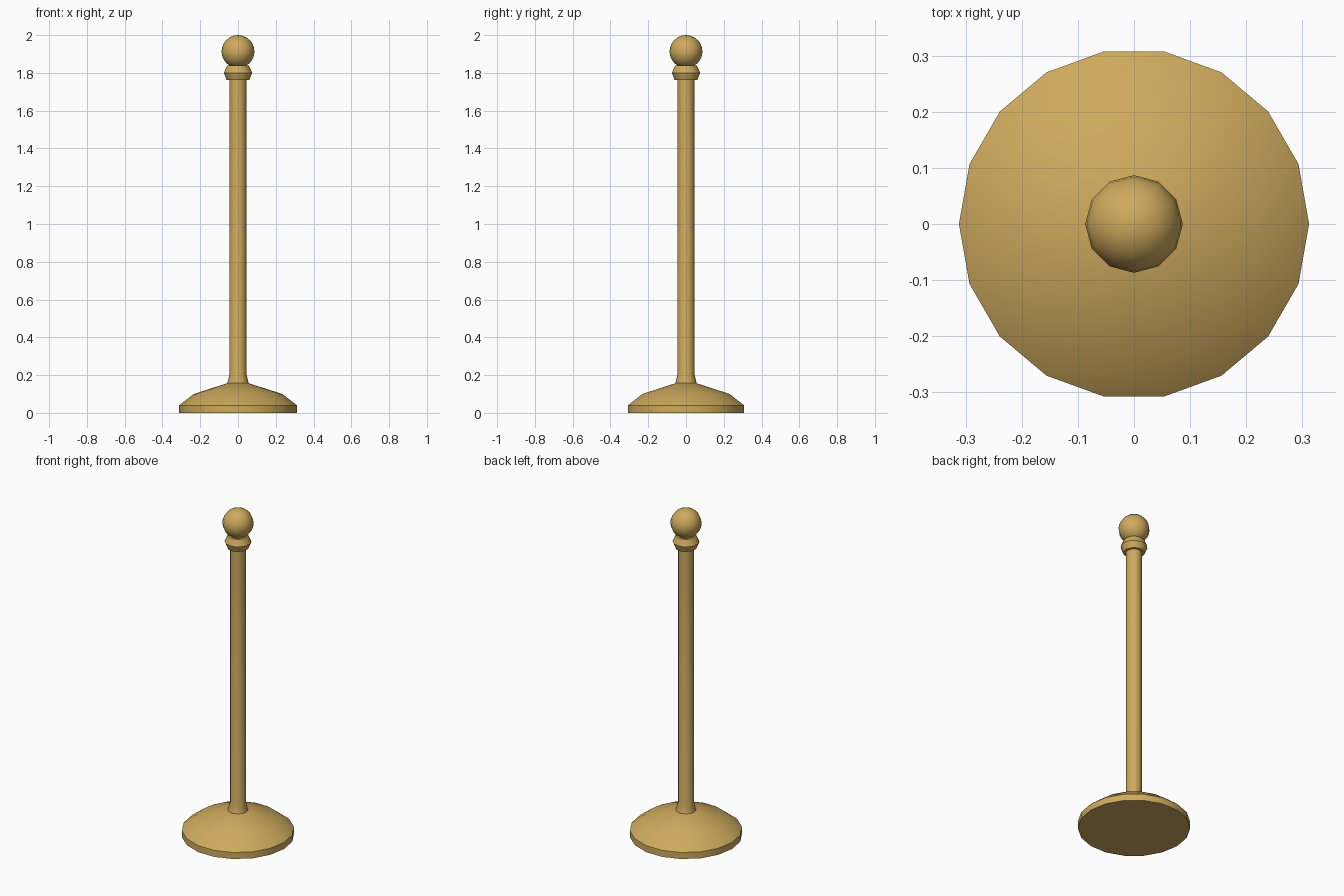
import bpy
from math import radians, sin, cos, tau

cube = bpy.data.objects.get("Cube")
if cube:
    bpy.data.objects.remove(cube, do_unlink=True)

COLOR = (0.62, 0.40, 0.11, 1)
brass = bpy.data.materials.new("brass")
brass.use_nodes = True
brass.diffuse_color = COLOR
shader = brass.node_tree.nodes["Principled BSDF"]
shader.inputs["Base Color"].default_value = COLOR


def finish(obj):
    """Apply the brass colour and smooth shading with sharp creases."""
    obj.data.materials.append(brass)
    bpy.ops.object.select_all(action="DESELECT")
    obj.select_set(True)
    bpy.context.view_layer.objects.active = obj
    bpy.ops.object.shade_smooth_by_angle(angle=radians(35))


def lathe(name, profile, sides):
    """Revolve (radius, height) points around z and cap both ends."""
    verts = [(r * cos(tau * i / sides), r * sin(tau * i / sides), z)
             for r, z in profile for i in range(sides)]
    faces = [(k * sides + i, k * sides + (i + 1) % sides,
              (k + 1) * sides + (i + 1) % sides, (k + 1) * sides + i)
             for k in range(len(profile) - 1) for i in range(sides)]
    faces.append(tuple(reversed(range(sides))))
    faces.append(tuple(range(len(verts) - sides, len(verts))))
    mesh = bpy.data.meshes.new(name)
    mesh.from_pydata(verts, [], faces)
    obj = bpy.data.objects.new(name, mesh)
    bpy.context.collection.objects.link(obj)
    finish(obj)


# Weighted foot with a shallow domed top
lathe("base", [(0.312, 0), (0.312, 0.04), (0.235, 0.1), (0.057, 0.157)], 18)

# Pole with a flared foot
lathe("pole", [(0.057, 0.155), (0.045, 0.205), (0.045, 1.77)], 12)

# Collar under the ball
lathe("collar", [(0.06, 1.763), (0.075, 1.8), (0.058, 1.838)], 12)

# Ball finial
bpy.ops.mesh.primitive_uv_sphere_add(segments=12, ring_count=12, radius=0.087,
                                     location=(0, 0, 1.913))
ball = bpy.context.object
ball.name = "ball_finial"
finish(ball)
